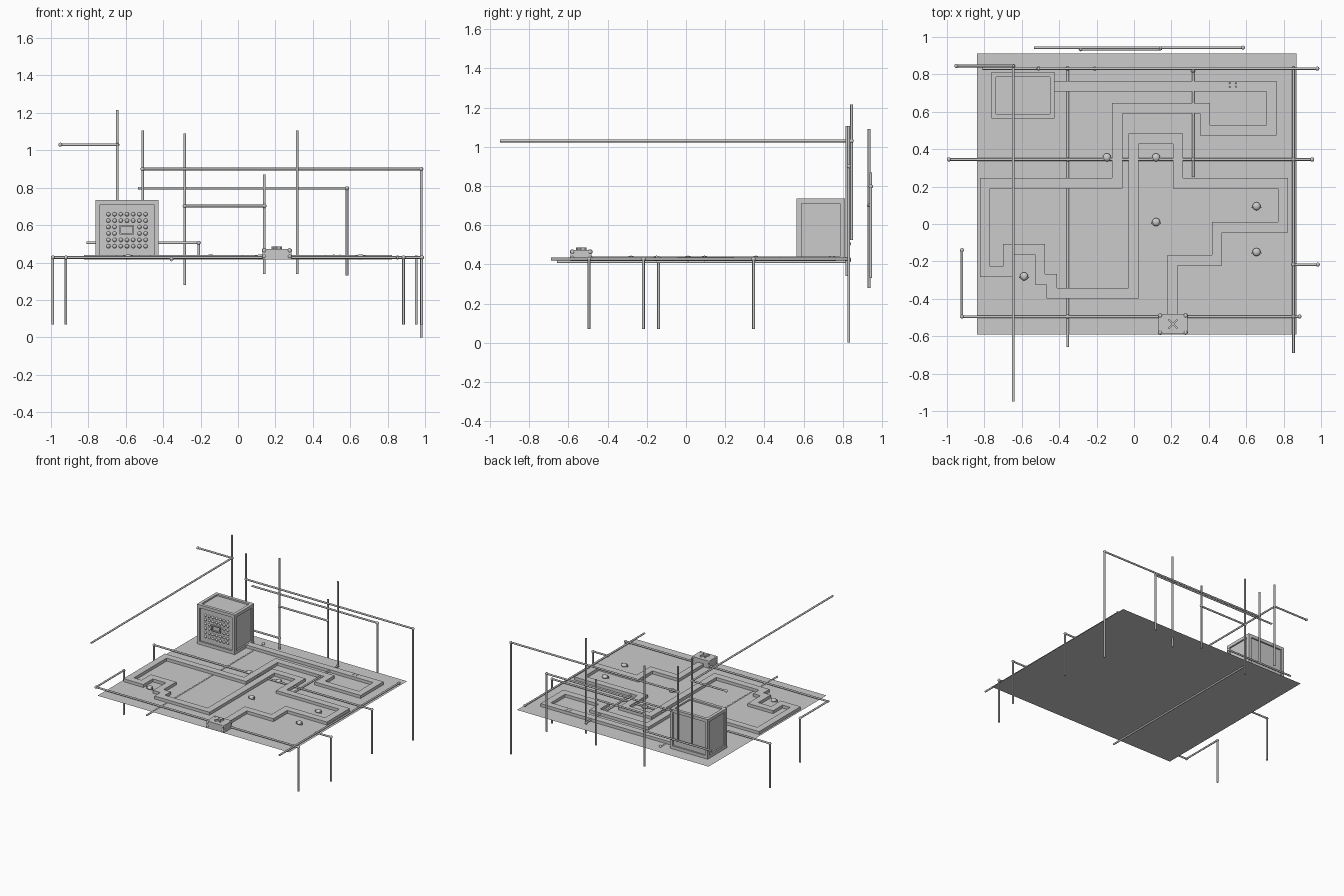
import bpy, bmesh, math
from mathutils import Vector, Matrix

if "Cube" in bpy.data.objects:
    bpy.data.objects.remove(bpy.data.objects["Cube"])

Z = 0.416   # board level


def finish(name, bm, smooth=False):
    bmesh.ops.recalc_face_normals(bm, faces=bm.faces[:])
    me = bpy.data.meshes.new(name)
    bm.to_mesh(me)
    bm.free()
    ob = bpy.data.objects.new(name, me)
    bpy.context.collection.objects.link(ob)
    if smooth:
        bpy.ops.object.select_all(action='DESELECT')
        ob.select_set(True)
        bpy.context.view_layer.objects.active = ob
        bpy.ops.object.shade_smooth_by_angle(angle=math.radians(40))
    return ob


def add_box(bm, x0, x1, y0, y1, z0, z1, turn=0):
    m = (Matrix.Translation(((x0 + x1) / 2, (y0 + y1) / 2, (z0 + z1) / 2))
         @ Matrix.Rotation(turn, 4, 'Z') @ Matrix.Diagonal((x1 - x0, y1 - y0, z1 - z0, 1)))
    bmesh.ops.create_cube(bm, size=1, matrix=m)


def add_ball(bm, p, r, scale=(1, 1, 1)):
    bmesh.ops.create_uvsphere(bm, u_segments=12, v_segments=8, radius=r,
                              matrix=Matrix.Translation(p) @ Matrix.Diagonal((*scale, 1)))


def add_rod(bm, a, b, r=0.007):
    a, b = Vector(a), Vector(b)
    rot = (b - a).to_track_quat('Z', 'Y').to_matrix().to_4x4()
    bmesh.ops.create_cone(bm, cap_ends=True, segments=12, radius1=r, radius2=r,
                          depth=(b - a).length, matrix=Matrix.Translation((a + b) / 2) @ rot)


def pipes(name, runs, joints=()):
    bm = bmesh.new()
    for run in runs:
        for a, b in zip(run, run[1:]):
            add_rod(bm, a, b)
        for p in run[1:-1]:          # ball at every bend
            add_ball(bm, p, 0.011)
    for p in joints:
        add_ball(bm, p, 0.011)
    finish(name, bm, True)


# Board: a single sheet
bm = bmesh.new()
bm.faces.new([bm.verts.new(p) for p in ((-.84, -.59, Z), (.87, -.59, Z), (.87, .912, Z), (-.84, .912, Z))])
finish("board", bm)

# Raised winding track: mitred band along a centre line
path = [(-.43, .737), (.735, .737), (.735, .501), (.38, .501), (.38, .619), (-.09, .619),
        (-.09, .218), (-.797, .218), (-.797, -.255), (-.674, -.255), (-.674, -.135),
        (-.503, -.135), (-.503, -.296), (-.439, -.296), (-.439, -.37), (-.003, -.37),
        (-.003, .456), (.235, .456), (.235, .218), (.797, .218), (.797, -.017),
        (.444, -.017), (.444, -.194), (.206, -.194), (.206, -.49)]
pts = [Vector(p) for p in path]
bm = bmesh.new()
rings = []
for i, p in enumerate(pts):
    d0 = (p - pts[i - 1]).normalized() if i else (pts[1] - p).normalized()
    d1 = (pts[i + 1] - p).normalized() if i < len(pts) - 1 else d0
    n = Vector((-d0.y, d0.x))
    if i and abs(d0.dot(d1)) < .5:
        n += Vector((-d1.y, d1.x))
    l, r = p + n * .0275, p - n * .0275
    rings.append([bm.verts.new((q.x, q.y, z)) for q, z in ((l, Z), (l, .44), (r, .44), (r, Z))])
for a, b in zip(rings, rings[1:]):
    for k in range(4):
        bm.faces.new((a[k], a[(k + 1) % 4], b[(k + 1) % 4], b[k]))
bm.faces.new(rings[0])
bm.faces.new(rings[-1])
finish("track", bm)

# Start box: inset core with a frame of edge bars
X0, X1, Y0, Y1, Z0, Z1 = -.762, -.424, .564, .812, Z, .735
bm = bmesh.new()
i = .012
add_box(bm, X0 + i, X1 - i, Y0 + i, Y1 - i, Z0, Z1 - i)
finish("box_core", bm)
bm = bmesh.new()
w = .025
xs, ys, zs = ((X0, X0 + w), (X1 - w, X1)), ((Y0, Y0 + w), (Y1 - w, Y1)), ((Z0, Z0 + w), (Z1 - w, Z1))
for x in xs:
    for y in ys:
        add_box(bm, *x, *y, Z0, Z1)
    for z in zs:
        add_box(bm, *x, Y0 + w, Y1 - w, *z)
for y in ys:
    for z in zs:
        add_box(bm, X0 + w, X1 - w, *y, *z)
finish("box_frame", bm)

# Front studs and the small window
bm = bmesh.new()
for c in range(7):
    for r in range(6):
        if not (2 <= c <= 4 and 2 <= r <= 3):
            add_ball(bm, (-.693 + c * .0332, Y0 + i, .487 + r * .0342), .011)
finish("box_studs", bm, True)
bm = bmesh.new()
wx0, wx1, wz0, wz1, b = -.634, -.556, .55, .60, .008
for x in (wx0, wx1 - b):
    add_box(bm, x, x + b, Y0, Y0 + .015, wz0, wz1)
for z in (wz0, wz1 - b):
    add_box(bm, wx0 + b, wx1 - b, Y0, Y0 + .015, z, z + b)
finish("box_window", bm)

# End box with crossed bars and corner knobs
ex, ey = .208, -.535
bm = bmesh.new()
add_box(bm, ex - .077, ex + .077, ey - .054, ey + .054, Z, .473)
finish("end_box", bm)
bm = bmesh.new()
for s in (1, -1):
    add_box(bm, ex - .034, ex + .034, ey - .005, ey + .005, .47, .485, s * math.pi / 4)
finish("end_box_cross", bm)
bm = bmesh.new()
for sx in (1, -1):
    for sy in (1, -1):
        for z in (.433, .464):
            add_ball(bm, (ex + sx * .068, ey + sy * .045, z), .013)
finish("end_box_knobs", bm, True)

# Small domed markers with a brim
bm = bmesh.new()
for x, y in ((-.145, .356), (.118, .356), (.118, .01), (.655, .095), (.655, -.15), (-.588, -.28)):
    add_ball(bm, (x, y, .43), .022, (1, 1, .65))
    add_box(bm, x - .026, x + .026, y - .01, y - .003, .419, .438)
finish("markers", bm, True)
bm = bmesh.new()
for x in (.512, .545):
    for y in (.733, .753):
        add_ball(bm, (x, y, .44), .004)
finish("track_dots", bm, True)

# Pipes lying on the board, with drops to the ground side
P, L = .427, .07
pipes("board_pipes", [
    [(-.99, .345, L), (-.99, .345, P), (.953, .345, P), (.953, .345, L)],
    [(-.92, -.14, L), (-.92, -.14, P), (-.92, -.495, P), (.885, -.495, P), (.885, -.495, L)],
    [(.853, -.217, P), (.983, -.217, P), (.983, -.217, L)],
    [(.853, -.69, P), (.853, .84, P)],
    [(-.355, -.658, .413), (-.355, .835, .413)],
    [(.316, .82, P), (.316, .25, P)],
], [(.853, y, P) for y in (.831, .345, -.217, -.495)]
  + [(-.355, y, .42) for y in (.831, .345, -.495)] + [(.316, .345, P), (.316, .818, P)])

# Upright pipes along the back
B = .831
pipes("back_pipes_inner", [
    [(-.51, B, .9), (.98, B, .9), (.98, B, 0)],
    [(-.51, B, 1.107), (-.51, B, .505)],
    [(-.81, B, .505), (-.21, B, .505), (-.21, B, Z)],
    [(.316, .82, 1.107), (.316, .82, .34)],
    [(-.645, .845, 1.215), (-.645, .845, .525)],
    [(-.95, .845, 1.03), (-.645, .845, 1.03), (-.645, -.95, 1.03)],
], [(-.51, B, .9), (-.95, .845, 1.03)])

# Outermost pipes behind the board
O = .943
pipes("back_pipes_outer", [
    [(-.535, O, .797), (.583, O, .797), (.583, O, .33)],
    [(-.285, .934, 1.09), (-.285, .934, .28)],
    [(.141, O, .87), (.141, O, .34)],
    [(-.285, .934, .702), (.141, .934, .702)],
], [(-.285, .934, .702), (.141, .939, .702)])
